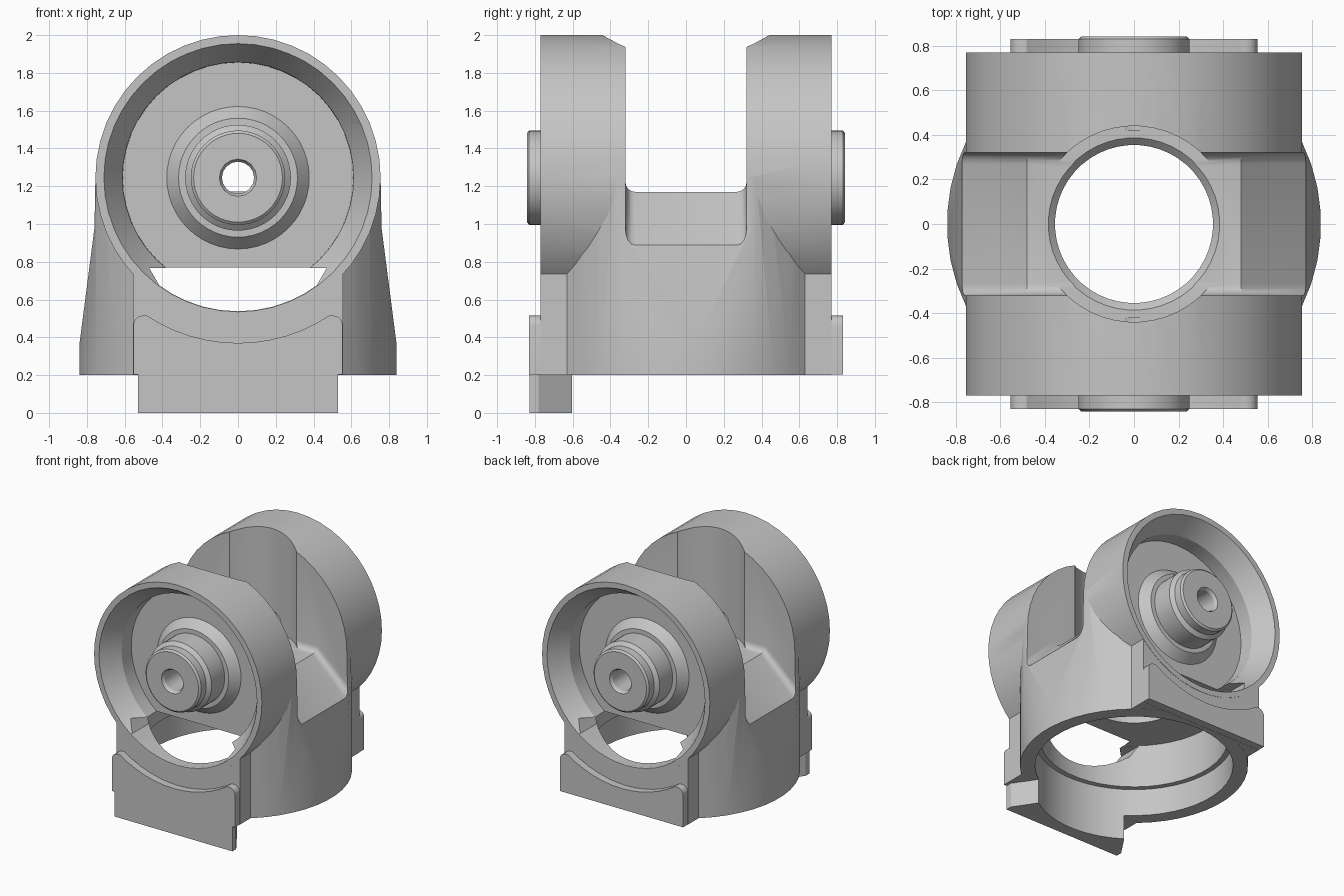
import bpy, bmesh
from math import cos, sin, pi, radians
from mathutils import Matrix

cube = bpy.data.objects.get("Cube")
if cube:
    bpy.data.objects.remove(cube, do_unlink=True)

AXIS_Z = 1.245      # height of the drum axis
SEGMENTS = 48

grey = bpy.data.materials.new("cast grey")
grey.use_nodes = True
grey.diffuse_color = (0.56, 0.56, 0.56, 1)
grey.node_tree.nodes["Principled BSDF"].inputs["Base Color"].default_value = (0.56, 0.56, 0.56, 1)


def finish(bm, name):
    mesh = bpy.data.meshes.new(name)
    bm.to_mesh(mesh)
    bm.free()
    mesh.materials.append(grey)
    obj = bpy.data.objects.new(name, mesh)
    bpy.context.collection.objects.link(obj)
    return obj


def lathe(name, profile, side=0, segments=SEGMENTS):
    """Spin rising (radius, height) points about z, or about the drum axis towards side."""
    bm = bmesh.new()
    step = 2 * pi / segments
    shift = 0 if side else step / 2
    rings = [[bm.verts.new((r * cos(i * step + shift), r * sin(i * step + shift), h))
              for i in range(segments)] for r, h in profile]
    for low, high in zip(rings, rings[1:]):
        for i in range(segments):
            j = (i + 1) % segments
            bm.faces.new((low[i], low[j], high[j], high[i]))
    bm.faces.new(rings[0][::-1])
    bm.faces.new(rings[-1])
    if side:
        turn = Matrix.Translation((0, 0, AXIS_Z)) @ Matrix.Rotation(radians(-90 * side), 4, "X")
        bmesh.ops.transform(bm, matrix=turn, verts=bm.verts)
    return finish(bm, name)


def prism(name, half, y0, y1, rounded=None, radius=0.05):
    """Extrude a mirrored xz outline along y; round the edges picked by a rule."""
    outline = half + [(-x, z) for x, z in reversed(half)]
    bm = bmesh.new()
    face = bm.faces.new([bm.verts.new((x, y0, z)) for x, z in outline])
    moved = bmesh.ops.extrude_face_region(bm, geom=[face])["geom"]
    bmesh.ops.translate(bm, vec=(0, y1 - y0, 0),
                        verts=[v for v in moved if isinstance(v, bmesh.types.BMVert)])
    bmesh.ops.recalc_face_normals(bm, faces=bm.faces)
    if rounded:
        edges = [e for e in bm.edges if rounded(*[v.co for v in e.verts])]
        bmesh.ops.bevel(bm, geom=edges, offset=radius, segments=4, profile=0.5, affect="EDGES")
    return finish(bm, name)


def is_closed(mesh):
    bm = bmesh.new()
    bm.from_mesh(mesh)
    closed = len(bm.faces) > 0 and all(e.is_manifold for e in bm.edges)
    bm.free()
    return closed


def combine(target, tool, operation):
    """Boolean the tool into the target, keeping the first solver that gives a closed solid."""
    mod = target.modifiers.new("combine", "BOOLEAN")
    mod.operation = operation
    mod.object = tool
    for solver in ("MANIFOLD", "EXACT"):
        mod.solver = solver
        depsgraph = bpy.context.evaluated_depsgraph_get()
        result = bpy.data.meshes.new_from_object(target.evaluated_get(depsgraph))
        if is_closed(result) and len(result.vertices) != len(target.data.vertices):
            break
    target.modifiers.clear()
    target.data = result
    bpy.data.objects.remove(tool, do_unlink=True)


# Round base trimmed by sloping flanks and flat ends
yoke = lathe("yoke_housing", [(0.84, 0.2), (0.84, 1.25)])
flanks = prism("flanks", [(0.85, 0.1), (0.84, 0.36), (0.76, 0.98), (0.754, 1.3)], -0.767, 0.767)
combine(yoke, flanks, "INTERSECT")

# Square block under the drums
combine(yoke, prism("block", [(0.555, 0.201), (0.555, 0.8)], -0.769, 0.769), "UNION")

for side in (-1, 1):
    # Drum
    combine(yoke, lathe("drum", [(0.755, 0.25), (0.755, 0.771)], side), "UNION")
    # Mounting pad with a dished top edge
    pad = prism("pad", [(0.554, 0.202), (0.554, 0.515)], side * 0.74, side * 0.83,
                lambda a, b: a.z > 0.5 and b.z > 0.5 and abs(a.x - b.x) < 0.01)
    combine(pad, lathe("dish", [(0.875, 0.768), (0.875, 0.95)], side, 64), "DIFFERENCE")
    combine(yoke, pad, "UNION")

# Front locating tab, laid out in plan with tapered ends
tab = prism("tab", [(0.41, 0.6), (0.53, 0.78), (0.53, 0.829)], 0, 0.25)
tab.data.transform(Matrix.Rotation(radians(90), 4, "X"))
combine(yoke, tab, "UNION")

# Saddle between the drums, with filleted floor edges
slot = prism("slot", [(0.9, 2.2), (0.9, 0.765), (0.48, 1.17)], -0.32, 0.32,
             lambda a, b: abs(a.y - b.y) < 0.01 and max(a.z, b.z) < 1.2)
combine(yoke, slot, "DIFFERENCE")
combine(yoke, lathe("scoop", [(0.44, 1.172), (0.44, 2.3)]), "DIFFERENCE")

# Stepped vertical bore
bore = [(0.73, -0.1), (0.73, 0.42), (0.69, 0.421), (0.69, 0.77), (0.355, 0.771), (0.355, 1.14), (0.405, 1.19)]
combine(yoke, lathe("bore", bore), "DIFFERENCE")

# Cup with a flared mouth in each drum
for side in (-1, 1):
    cup = [(0.61, 0.5), (0.612, 0.62), (0.71, 0.771), (0.71, 0.95)]
    combine(yoke, lathe("cup", cup, side), "DIFFERENCE")

# Window from the cups into the bore
window = prism("window", [(0.42, 0.4), (0.42, 0.68), (0.47, 0.768)], -0.9, 0.9)
combine(window, lathe("window_floor", [(0.707, -1), (0.707, 1)], 1), "INTERSECT")
combine(yoke, window, "DIFFERENCE")

# Collar and stepped pin in each cup, drilled through with a countersink
PIN = [(0.395, 0.48), (0.315, 0.57), (0.28, 0.571), (0.28, 0.74), (0.25, 0.765), (0.25, 0.83), (0.235, 0.843)]
HOLE = [(0.085, 0.42), (0.085, 0.82), (0.1, 0.845), (0.1, 0.9)]
parts = [yoke]
for side, name in ((-1, "front_pin"), (1, "back_pin")):
    pin = lathe(name, PIN, side)
    for part in (yoke, pin):
        combine(part, lathe("hole", HOLE, side, 16), "DIFFERENCE")
    parts.append(pin)

bpy.ops.object.select_all(action="DESELECT")
for part in parts:
    part.select_set(True)
bpy.context.view_layer.objects.active = yoke
bpy.ops.object.shade_smooth_by_angle(angle=radians(25))
